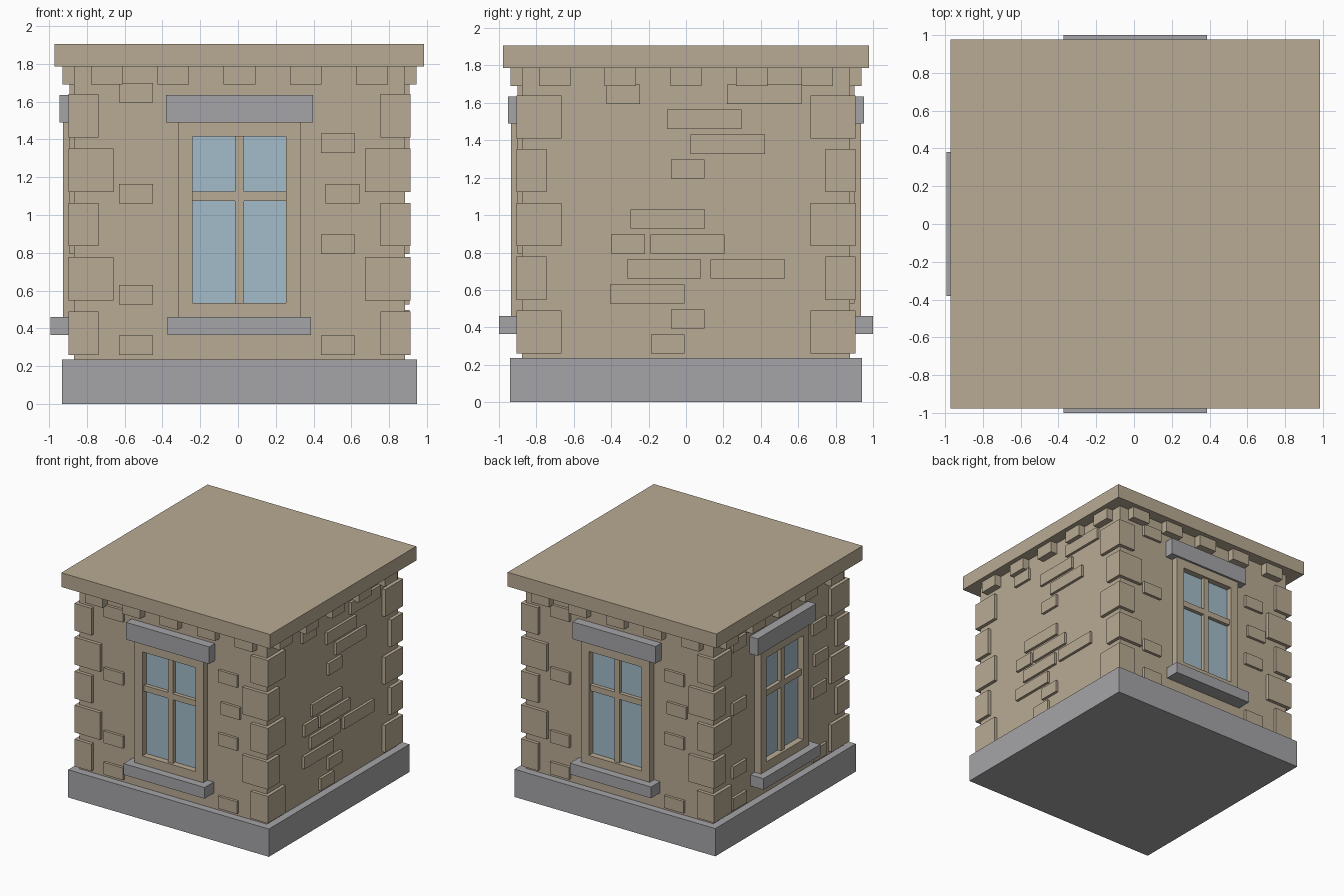
import bpy
import bmesh
from math import pi
from mathutils import Matrix, Vector

cube = bpy.data.objects.get("Cube")
if cube:
    bpy.data.objects.remove(cube, do_unlink=True)


def make_material(name, colour):
    mat = bpy.data.materials.new(name)
    mat.use_nodes = True
    mat.diffuse_color = (*colour, 1)
    mat.node_tree.nodes["Principled BSDF"].inputs["Base Color"].default_value = (*colour, 1)
    return mat


SAND = make_material("sandstone", (0.485, 0.402, 0.292))
GREY = make_material("grey_stone", (0.376, 0.376, 0.392))
GLASS = make_material("window_glass", (0.366, 0.503, 0.591))

CENTRE = Vector((0.0075, 0, 0))
WALL = 0.877          # half width of the wall block
INSIDE = WALL - 0.02  # applied parts are bedded into the wall


def build(name, mat, boxes, turn=0):
    """Join boxes (x0, x1, y0, y1, z0, z1) into one object, turned about z."""
    bm = bmesh.new()
    for x0, x1, y0, y1, z0, z1 in boxes:
        size = Matrix.Diagonal((x1 - x0, y1 - y0, z1 - z0, 1))
        mid = Matrix.Translation(((x0 + x1) / 2, (y0 + y1) / 2, (z0 + z1) / 2))
        bmesh.ops.create_cube(bm, size=1, matrix=mid @ size)
    bm.transform(Matrix.Translation(CENTRE) @ Matrix.Rotation(turn * pi / 2, 4, "Z"))
    mesh = bpy.data.meshes.new(name)
    bm.to_mesh(mesh)
    bm.free()
    mesh.materials.append(mat)
    obj = bpy.data.objects.new(name, mesh)
    bpy.context.collection.objects.link(obj)
    return obj


def block(half, z0, z1):
    return (-half, half, -half, half, z0, z1)


def plate(u, width, out, z0, z1, back=INSIDE):
    """Box on the front wall, reaching out to a distance from the centre."""
    return (u - width / 2, u + width / 2, -out, -back, z0, z1)


def brick(u, row, width=0.18):
    z = 0.26 + 0.1335 * row
    return plate(u, width, 0.9, z, z + 0.103)


# Main masses
build("plinth", GREY, [block(0.94, 0, 0.235)])
build("wall_core", SAND, [block(WALL, 0.235, 1.79)])
build("roof_slab", SAND, [block(0.978, 1.787, 1.907)])

# Corner stones alternate long and short on each face
corner_stones = []
for i in range(5):
    z = 0.26 + 0.2875 * i
    wide, deep = (0.16, 0.24) if i % 2 == 0 else (0.24, 0.16)
    for sx in (-1, 1):
        for sy in (-1, 1):
            xs = sorted((sx * 0.906, sx * (0.906 - wide)))
            ys = sorted((sy * 0.906, sy * (0.906 - deep)))
            corner_stones.append((*xs, *ys, z, z + 0.23))
build("corner_stones", SAND, corner_stones)

# Raised bricks: (position, row)
window_bricks = [brick(-0.547, r) for r in (0, 2, 6, 10)]
window_bricks += [brick(0.523, r) for r in (0, 4, 8)] + [brick(0.547, 6)]
LONG = ((0.418, 10), (0.098, 9), (0.223, 8), (-0.098, 5),
        (0.008, 4), (-0.117, 3), (0.33, 3), (-0.207, 2))
SHORT = ((-0.335, 10), (0.01, 7), (-0.31, 4), (0.01, 1), (-0.098, 0))
blank_bricks = [brick(u, r, 0.397) for u, r in LONG] + [brick(u, r) for u, r in SHORT]

# Window parts
frame = [plate(s * 0.285, 0.075, 0.935, 0.46, 1.49) for s in (-1, 1)]
frame += [plate(0, 0.495, 0.935, 0.46, 0.535), plate(0, 0.495, 0.935, 1.415, 1.49)]
bars = [plate(0, 0.046, 0.915, 0.535, 1.415),
        plate(-0.135, 0.225, 0.915, 1.075, 1.125),
        plate(0.135, 0.225, 0.915, 1.075, 1.125)]
pane = [plate(0, 0.495, WALL + 0.006, 0.535, 1.415, WALL - 0.002)]

SIDES = ("front", "left", "back", "right")
for turn, side in enumerate(SIDES):
    build(side + "_cornice_blocks", SAND,
          [plate(0.351 * i, 0.168, 0.938, 1.69, 1.789) for i in range(-2, 3)], turn)
    if side == "left":
        build(side + "_bricks", SAND, blank_bricks, turn)
        continue
    build(side + "_bricks", SAND, window_bricks, turn)
    build(side + "_window_frame", SAND, frame, turn)
    build(side + "_window_bars", SAND, bars, turn)
    build(side + "_window_pane", GLASS, pane, turn)
    build(side + "_window_sill", GREY, [plate(0, 0.76, 1.0, 0.365, 0.46)], turn)
    build(side + "_window_lintel", GREY, [plate(0, 0.78, 0.953, 1.49, 1.635)], turn)
